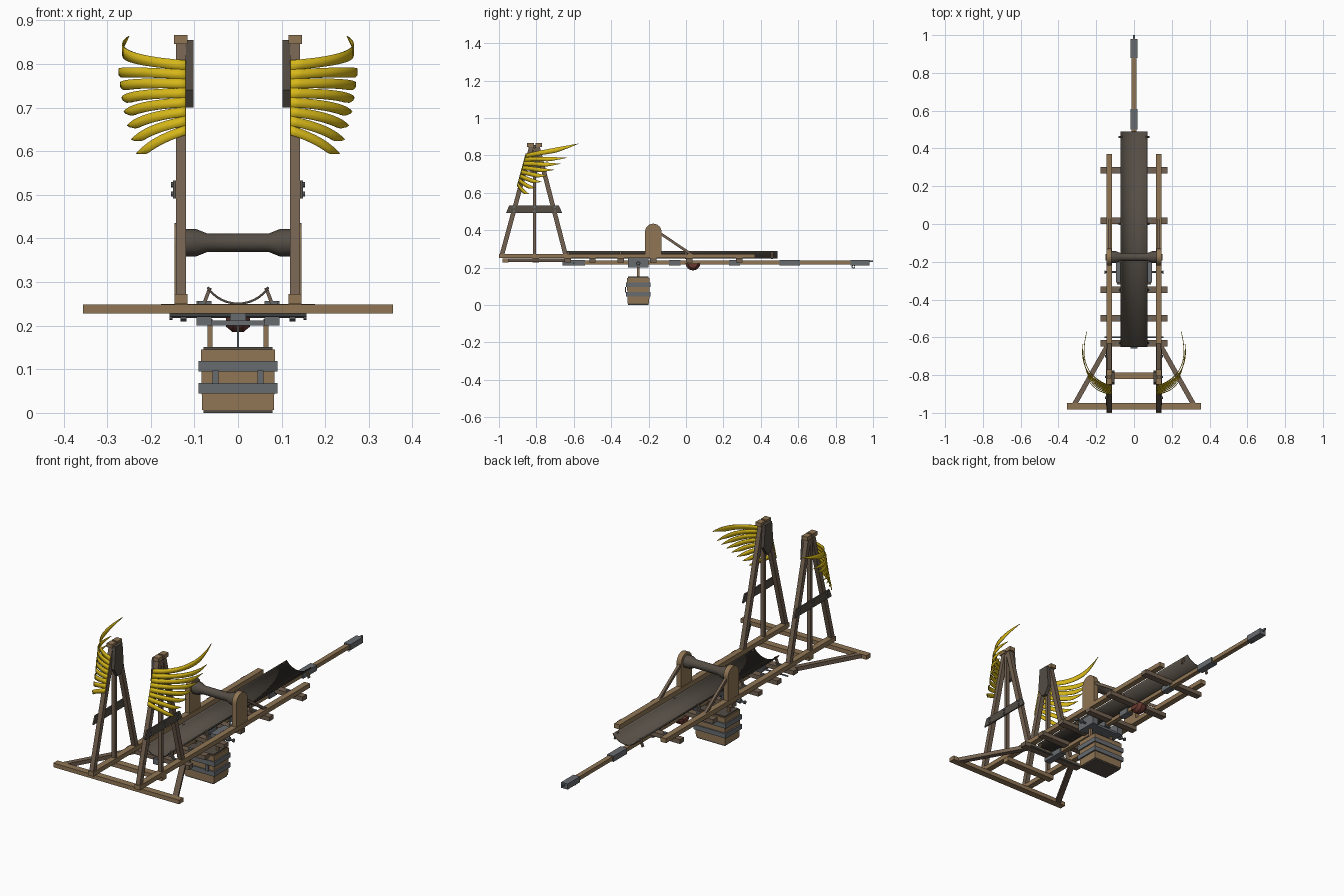
import bpy, bmesh, math
from mathutils import Vector, Matrix

if "Cube" in bpy.data.objects:
    bpy.data.objects.remove(bpy.data.objects["Cube"])

def material(name, c):
    m = bpy.data.materials.new(name)
    m.diffuse_color = (*c, 1)
    m.use_nodes = True
    m.node_tree.nodes["Principled BSDF"].inputs["Base Color"].default_value = m.diffuse_color
    return m

WOOD = material("light_wood", (0.28, 0.18, 0.09))
BEAM = material("aged_wood", (0.17, 0.12, 0.08))
DARK = material("dark_wood", (0.09, 0.075, 0.06))
IRON = material("iron", (0.14, 0.15, 0.16))
GOLD = material("yellow_feather", (0.68, 0.48, 0.01))
RED = material("dark_red", (0.14, 0.04, 0.03))

def finish(name, bm, mat, smooth=False):
    bmesh.ops.recalc_face_normals(bm, faces=bm.faces)
    me = bpy.data.meshes.new(name)
    bm.to_mesh(me)
    bm.free()
    ob = bpy.data.objects.new(name, me)
    bpy.context.collection.objects.link(ob)
    me.materials.append(mat)
    if smooth:
        bpy.context.view_layer.objects.active = ob
        ob.select_set(True)
        bpy.ops.object.shade_smooth_by_angle()
        ob.select_set(False)
    return ob

def box(name, x, y, z, mat):
    bm = bmesh.new()
    size = [b - a for a, b in (x, y, z)]
    mid = [(a + b) / 2 for a, b in (x, y, z)]
    bmesh.ops.create_cube(bm, size=1, matrix=Matrix.Translation(mid) @ Matrix.Diagonal((*size, 1)))
    return finish(name, bm, mat)

def prism(name, pts, x0, x1, mat):
    """Extrude a (y, z) outline along x."""
    bm = bmesh.new()
    f = bm.faces.new([bm.verts.new((x0, y, z)) for y, z in pts])
    r = bmesh.ops.extrude_face_region(bm, geom=[f])
    bmesh.ops.translate(bm, vec=(x1 - x0, 0, 0), verts=[v for v in r["geom"] if isinstance(v, bmesh.types.BMVert)])
    return finish(name, bm, mat)

def beam(name, p, q, w, h, mat):
    """Square bar from p to q; w is the horizontal width."""
    p, q = Vector(p), Vector(q)
    d = (q - p).normalized()
    side = Vector((1, 0, 0)) if abs(d.x) < 1e-4 else d.cross(Vector((0, 0, 1))).normalized()
    rot = Matrix((side, d.cross(side), d)).transposed().to_4x4()
    bm = bmesh.new()
    bmesh.ops.create_cube(bm, size=1, matrix=Matrix.Translation((p + q) / 2) @ rot @ Matrix.Diagonal((w, h, (q - p).length, 1)))
    return finish(name, bm, mat)

def lathe_x(name, prof, y, z, mat, n=20):
    """Turn an (x, radius) profile about a line parallel to x."""
    bm = bmesh.new()
    rings = [[bm.verts.new((x, y + r * math.cos(k * math.tau / n), z + r * math.sin(k * math.tau / n)))
              for k in range(n)] for x, r in prof]
    for a, b in zip(rings, rings[1:]):
        for k in range(n):
            bm.faces.new((a[k], a[(k + 1) % n], b[(k + 1) % n], b[k]))
    bm.faces.new(rings[0])
    bm.faces.new(rings[-1])
    return finish(name, bm, mat, True)

# base frame: rear bar, inner tie, sleepers
box("rear_bar", (-.355, .355), (-.982, -.948), (.228, .249), WOOD)
box("tower_tie", (-.145, .145), (-.82, -.785), (.228, .25), WOOD)
for i, y in enumerate((.285, .017, -.175, -.348, -.5, -.632)):
    w = .177 if i != 2 else .15
    box(f"sleeper_{i}", (-w, w), (y - .017, y + .017), (.228, .25), BEAM)
    for s in (-1, 1):
        box(f"sleeper_bolt_{i}", (s * .083 - .007, s * .083 + .007), (y - .007, y + .007), (.25, .256), IRON)

for s in (-1, 1):
    # rails and diagonal braces
    box("rail", (min(s * .116, s * .146), max(s * .116, s * .146)), (-1, .37), (.25, .273), WOOD)
    beam("diagonal_brace", (s * .315, -.955, .2385), (s * .135, -.635, .2385), .026, .02, BEAM)

    # A-frame tower
    cx = s * .131
    beam("rear_leg", (cx, -.985, .265), (cx, -.826, .85), .023, .024, BEAM)
    beam("front_leg", (cx, -.643, .265), (cx, -.795, .85), .023, .024, BEAM)
    beam("centre_post", (cx, -.81, .23), (cx, -.81, .84), .02, .016, BEAM)
    for y in (-.832, -.787):
        beam("leg_cap", (cx, y - .018, .856), (cx, y + .018, .856), .031, .02, WOOD)
    prism("tower_plate", [(-.962, .492), (-.945, .533), (-.68, .533), (-.662, .492)], s * .142, s * .149, DARK)
    for y in (-.92, -.81, -.70):
        for z in (.502, .523):
            lathe_x("plate_bolt", [(s * .148, .006), (s * .154, .006)], y, z, IRON, 8)
    prism("tower_gusset", [(-.84, .855), (-.785, .855), (-.775, .74), (-.80, .70), (-.825, .70), (-.85, .74)],
          s * .102, s * .12, DARK)

    # roller support with rounded top and its strut
    arch = [(-.219, .25), (-.131, .25)] + [(-.175 + .044 * math.cos(k * math.pi / 12), .391 + .044 * math.sin(k * math.pi / 12)) for k in range(13)]
    prism("roller_support", arch, s * .119, s * .145, WOOD)
    beam("support_strut", (s * .131, -.145, .388), (s * .131, .035, .266), .014, .014, BEAM)

    # trough props and bracket cheeks
    for y in (.46, .0, -.35, -.63):
        beam("trough_prop", (s * .079, y, .248), (s * .064, y, .287), .012, .008, BEAM)
    box("bracket_cheek", (s * .078 - .017, s * .078 + .017), (-.31, -.2), (.2, .256), IRON)
    beam("bucket_hanger", (s * .064, -.255, .14), (s * .064, -.255, .215), .011, .014, WOOD)
    box("bucket_buckle", (s * .052 - .007, s * .052 + .007), (-.327, -.32), (.066, .097), IRON)
    lathe_x("axle_nut", [(s * .118, .012), (s * .132, .012)], -.255, .222, IRON, 8)
    lathe_x("axle_end", [(s * .15, .009), (s * .157, .009)], -.255, .222, IRON, 8)

# roller with flared ends
lathe_x("roller", [(-.12, .031), (-.095, .031), (-.07, .021), (.07, .021), (.095, .031), (.12, .031)], -.175, .39, DARK)

# curved trough
bm = bmesh.new()
rows = []
for y in (-.65, .49):
    rows.append([bm.verts.new((.068 * math.sin(a) / math.sin(.98), y, .335 - .082 * math.cos(a)))
                 for a in [-.98 + 1.96 * k / 16 for k in range(17)]])
for k in range(16):
    bm.faces.new((rows[0][k], rows[0][k + 1], rows[1][k + 1], rows[1][k]))
trough = finish("trough", bm, DARK, True)
mod = trough.modifiers.new("thickness", "SOLIDIFY")
mod.thickness = .005

# long pole with iron sleeves, end pin and hook
box("pole", (-.012, .012), (-.65, .97), (.217, .237), WOOD)
for a, b in ((-.66, -.54), (-.31, -.2), (-.09, -.03), (.23, .29), (.5, .61), (.88, .98)):
    box("pole_sleeve", (-.018, .018), (a, b), (.212, .241), IRON)
box("pole_end_pin", (-.004, .004), (.98, 1), (.229, .239), IRON)
bpy.ops.mesh.primitive_torus_add(location=(0, .895, .205), rotation=(0, math.pi / 2, 0), major_radius=.008,
                                 minor_radius=.002, major_segments=14, minor_segments=6)
bpy.context.object.name = "pole_ring"
bpy.context.object.data.materials.append(IRON)

# red half-round guard under the pole
guard = [(.037 + .039 * math.cos(a), .222 - .037 * math.sin(a)) for a in [k * math.pi / 12 for k in range(13)]]
bm = bmesh.new()
rings = [[bm.verts.new((x, .037 + (y - .037) * f, .222 + (z - .222) * f)) for y, z in guard]
         for x, f in ((-.028, .65), (-.012, 1), (.012, 1), (.028, .65))]
for a, b in zip(rings, rings[1:]):
    for k in range(12):
        bm.faces.new((a[k], a[k + 1], b[k + 1], b[k]))
bm.faces.new(rings[0])
bm.faces.new(rings[-1])
finish("guard", bm, RED, True)

# bracket and axle
box("bracket_plate", (-.095, .095), (-.3, -.21), (.2, .212), IRON)
lathe_x("axle", [(-.157, .005), (.157, .005)], -.255, .222, IRON, 10)
lathe_x("rear_axle", [(-.155, .004), (.155, .004)], -.6, .224, IRON, 8)

# hanging bucket: tapered box with iron bands
bm = bmesh.new()
bmesh.ops.create_cube(bm, size=1, matrix=Matrix.Translation((0, -.255, .076)) @ Matrix.Diagonal((.17, .12, .138, 1)))
for v in bm.verts:
    if v.co.z < .05:
        v.co.x *= .97
        v.co.y = -.255 + (v.co.y + .255) * .97
finish("bucket", bm, WOOD)
for z in (.045, .095):
    box("bucket_band", (-.091, .091), (-.32, -.19), (z, z + .024), IRON)
for z in (0, .144):
    box("bucket_plate", (-.079, .079), (-.31, -.2), (z, z + .007), DARK)
box("bucket_rod", (-.002, .002), (-.257, -.253), (.145, .21), IRON)

# wings: fan of eight curved feathers from the rear leg
def wing(s):
    bm = bmesh.new()
    for i in range(8):
        t = i / 7
        zb = .808 - i * .0213
        if i == 0:
            tip = Vector((.25, -.57, .864))
        else:
            u = (i - 1) / 6
            tip = Vector((.27 - .037 * u ** 2, -.635 - .205 * u, .787 - .193 * u))
        ctrl = Vector((.31 - .11 * t, -.80 - .09 * t, zb - .004 - .02 * t + .02 * (1 - t)))
        drop = .024 if i else .03
        prev = None
        for k in range(13):
            f = k / 12
            pair = []
            for low in (0, 1):
                g = f * (1 - .12 * low)
                base = Vector((.12, -.856 - (.81 - zb + low * .0213) * .27, zb))
                p = base * (1 - g) ** 2 + ctrl * 2 * g * (1 - g) + tip * g * g
                width = .0215 + (drop - .0215) * g
                width *= 1 if f < .8 else 1 - .55 * (f - .8) / .2
                pair.append(bm.verts.new((s * p.x, p.y, p.z - low * width)))
            if prev:
                bm.faces.new((prev[0], prev[1], pair[1], pair[0]))
            prev = pair
    ob = finish("wing", bm, GOLD, True)
    m = ob.modifiers.new("thickness", "SOLIDIFY")
    m.thickness = .003
    m.offset = 0

for s in (-1, 1):
    wing(s)
